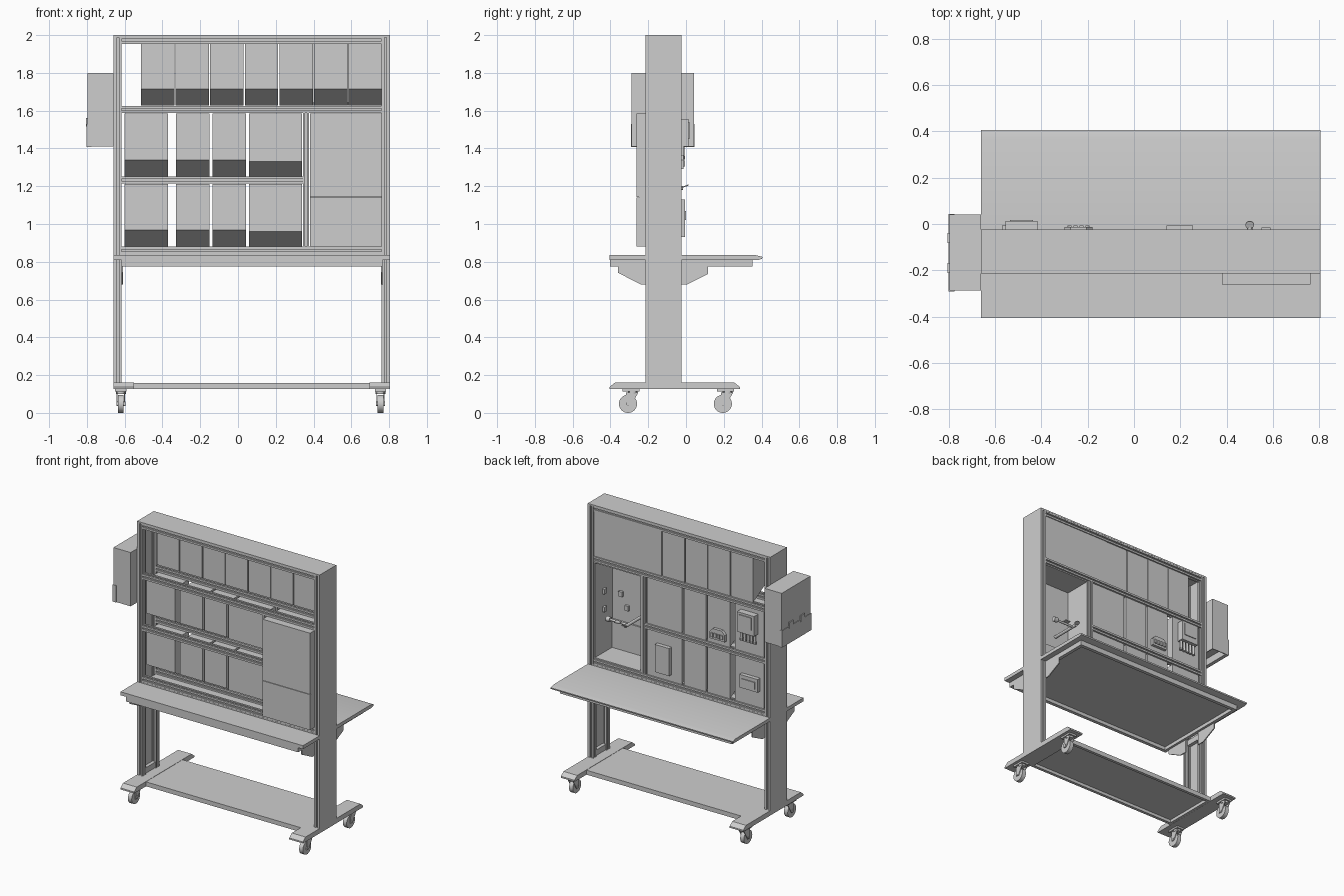
import bpy, bmesh, math
from mathutils import Vector, Matrix

cube = bpy.data.objects.get("Cube")
if cube:
    bpy.data.objects.remove(cube, do_unlink=True)

grey = bpy.data.materials.new("mid_grey")
grey.use_nodes = True
COLOUR = (0.615, 0.615, 0.615, 1)
grey.diffuse_color = COLOUR
grey.node_tree.nodes["Principled BSDF"].inputs["Base Color"].default_value = COLOUR


def finish(name, bm, smooth=False):
    bmesh.ops.recalc_face_normals(bm, faces=bm.faces)
    mesh = bpy.data.meshes.new(name)
    bm.to_mesh(mesh)
    bm.free()
    mesh.materials.append(grey)
    ob = bpy.data.objects.new(name, mesh)
    bpy.context.collection.objects.link(ob)
    if smooth:
        bpy.ops.object.select_all(action='DESELECT')
        ob.select_set(True)
        bpy.context.view_layer.objects.active = ob
        bpy.ops.object.shade_smooth_by_angle(angle=math.radians(35))
    return ob


def box(name, x, y, z, open_side=None, wall=0.01, depth=0.05):
    """Box from (low, high) pairs; open_side sinks a recess into one face."""
    bm = bmesh.new()
    bmesh.ops.create_cube(bm, size=1)
    for v in bm.verts:
        v.co = Vector([(r[0] + r[1]) / 2 + c * (r[1] - r[0]) for c, r in zip(v.co, (x, y, z))])
    if open_side:
        side = Vector(open_side)
        bm.normal_update()
        face = max(bm.faces, key=lambda f: f.normal.dot(side))
        bmesh.ops.inset_region(bm, faces=[face], thickness=wall)
        floor = bmesh.ops.extrude_discrete_faces(bm, faces=[face])["faces"][0]
        bmesh.ops.translate(bm, verts=floor.verts, vec=-side * depth)
    return finish(name, bm)


def prism(name, pts, axis, lo, hi, smooth=False):
    """Extrude a 2D outline along an axis: x takes (y, z), y takes (x, z), z takes (x, y)."""
    bm = bmesh.new()
    i = "xyz".index(axis)
    step = Vector((0, 0, 0))
    step[i] = hi - lo
    verts = []
    for a, b in pts:
        co = [a, b]
        co.insert(i, lo)
        verts.append(bm.verts.new(co))
    face = bm.faces.new(verts)
    ext = bmesh.ops.extrude_face_region(bm, geom=[face])["geom"]
    bmesh.ops.translate(bm, verts=[g for g in ext if isinstance(g, bmesh.types.BMVert)], vec=step)
    return finish(name, bm, smooth)


def slot_bar(name, ca, cb, axis, lo, hi, w=0.04):
    """Aluminium section with a slot in each of its four faces."""
    h, n, d = w / 2, w * 0.14, w * 0.25
    pts = []
    for k in range(4):
        c, s = round(math.cos(k * math.pi / 2)), round(math.sin(k * math.pi / 2))
        for a, b in ((-h, -h), (-n, -h), (-n, d - h), (n, d - h), (n, -h)):
            pts.append((ca + a * c - b * s, cb + a * s + b * c))
    return prism(name, pts, axis, lo, hi)


def cylinder(name, centre, radius, length, axis, sides=24):
    bm = bmesh.new()
    bmesh.ops.create_cone(bm, cap_ends=True, segments=sides, radius1=radius,
                          radius2=radius, depth=length)
    rot = Vector((0, 0, 1)).rotation_difference(Vector(axis)).to_matrix().to_4x4()
    bm.transform(Matrix.Translation(centre) @ rot)
    return finish(name, bm, True)


LEFT, RIGHT = -0.66, 0.805          # outer faces of the frame
FRONT, BACK = -0.214, -0.023
IN_L, IN_R = -0.617, 0.764          # inner faces of the posts
bar_rows = (("front", FRONT + 0.02), ("back", BACK - 0.02))

# Posts: slotted bars, outer cover and recessed inner panel
for side, outer, sgn in (("right", LEFT, 1), ("left", RIGHT, -1)):
    box(side + "_post_cover", sorted((outer, outer + sgn * 0.006)), (FRONT, BACK), (0.16, 2))
    box(side + "_post_panel", sorted((outer + sgn * 0.005, outer + sgn * 0.015)),
        (FRONT + 0.02, BACK - 0.02), (0.16, 2))
    for where, y in bar_rows:
        slot_bar(f"{side}_{where}_post", outer + sgn * 0.024, y, "z", 0.16, 1.99)
    for z in (0.185, 0.75):
        box(side + "_post_tie", sorted((outer + sgn * 0.01, outer + sgn * 0.04)),
            (FRONT + 0.035, BACK - 0.035), (z - 0.02, z + 0.02))
box("top_cover", (LEFT, RIGHT), (FRONT, BACK), (1.988, 2))

# Horizontal rails and the vertical divider beside the cabinet
for where, y in bar_rows:
    for z, end in ((1.973, IN_R), (1.607, IN_R), (1.233, 0.345), (0.861, IN_R)):
        slot_bar(where + "_rail", y, z, "x", IN_L, end, 0.038)
    slot_bar(where + "_divider", 0.36, y, "z", 0.88, 1.59, 0.034)

# Panel modules: boxes with a sloping underside
row_top = [(-0.513 + k * 0.183, -0.513 + k * 0.183 + 0.177) for k in range(7)]
row_low = [(-0.6, -0.37), (-0.328, -0.15), (-0.135, 0.042), (0.058, 0.339)]
for bottom, top, spans in ((1.627, 1.955, row_top), (1.252, 1.586, row_low), (0.88, 1.212, row_low)):
    for a, b in spans:
        slope = 0.08 if b - a > 0.25 else 0.088
        prism("panel_module", [(-0.194, top), (-0.035, top), (-0.035, bottom),
                               (-0.194, bottom + slope)], "x", a, b)
box("wide_back_panel", (0.219, IN_R), (-0.036, -0.031), (1.627, 1.955))

# Cabinet open to the back, with a two-part front
box("cabinet", (0.38, 0.762), (-0.25, -0.033), (0.882, 1.585), (0, 1, 0), 0.012, 0.2)
box("cabinet_upper_front", (0.38, 0.762), (-0.262, -0.249), (1.142, 1.585))
box("cabinet_lower_front", (0.38, 0.762), (-0.262, -0.249), (0.882, 1.139))
box("cabinet_inner_plate", (0.392, 0.75), (-0.234, -0.222), (0.894, 1.1))

# Fittings inside the cabinet
for x, z in ((0.68, 1.3), (0.63, 1.21)):
    box("cabinet_socket", (x - 0.015, x + 0.015), (-0.235, -0.215), (z - 0.018, z + 0.018))
for z in (1.34, 1.21):
    box("cabinet_switch", (0.735, 0.752), (-0.145, -0.115), (z - 0.018, z + 0.018))
cylinder("valve_stem", (0.5, -0.125, 1.19), 0.011, 0.22, (0, 1, 0))
cylinder("valve_disc", (0.5, -0.004, 1.2), 0.018, 0.006, (0, -0.35, 0.94))
cylinder("valve_pipe", (0.58, -0.05, 1.19), 0.008, 0.16, (1, 0, 0))
cylinder("valve_body", (0.655, -0.05, 1.19), 0.018, 0.03, (1, 0, 0))
box("valve_lever", (0.55, 0.59), (-0.05, -0.015), (1.194, 1.2))

# Devices mounted on the back of the modules
box("breaker", (-0.555, -0.417), (-0.036, 0.012), (1.41, 1.555))
box("breaker_face", (-0.535, -0.437), (0.01, 0.018), (1.45, 1.54))
for k in range(5):
    x = -0.54 + k * 0.027
    cylinder("breaker_gland", (x, -0.018, 1.385), 0.009, 0.06, (0, 0, 1), 12)
    cylinder("gland_nut", (x, -0.018, 1.35), 0.012, 0.018, (0, 0, 1), 6)
prism("contactor", [(-0.3, 1.29), (-0.18, 1.29), (-0.18, 1.34), (-0.205, 1.365),
                    (-0.275, 1.365), (-0.3, 1.34)], "y", -0.036, -0.014)
for k in range(4):
    x = -0.279 + k * 0.026
    box("contactor_terminal", (x - 0.009, x + 0.009), (-0.016, -0.006), (1.305, 1.335))
box("control_panel", (0.14, 0.255), (-0.036, -0.006), (0.93, 1.13))
box("meter", (-0.57, -0.425), (-0.036, -0.006), (1.0, 1.095))
box("meter_face", (-0.55, -0.445), (-0.007, 0.0), (1.02, 1.07))

# Worktops, their shared frame between the posts, and the brackets
prism("back_worktop", [(BACK, 0.81), (0.385, 0.81), (0.403, 0.816), (0.405, 0.826),
                       (0.37, 0.835), (BACK, 0.835)], "x", LEFT, RIGHT, True)
box("front_worktop", (LEFT, RIGHT), (-0.405, FRONT), (0.81, 0.835))
box("middle_worktop", (IN_L, IN_R), (FRONT, BACK), (0.81, 0.845))
box("worktop_frame", (IN_L, IN_R), (-0.402, 0.353), (0.775, 0.812), (0, 0, -1), 0.035, 0.025)
front_bracket = [(-0.36, 0.776), (-0.36, 0.742), (-0.24, 0.68), (FRONT + 0.03, 0.68), (FRONT + 0.03, 0.776)]
back_bracket = [(0.117, 0.776), (0.117, 0.735), (0.005, 0.68), (BACK - 0.03, 0.68), (BACK - 0.03, 0.776)]
for a in (IN_L, IN_R - 0.008):
    prism("front_bracket", front_bracket, "x", a, a + 0.008)
    prism("back_bracket", back_bracket, "x", a, a + 0.008)

# Base: two feet with bevelled tips, and a tray deck between them
foot = [(-0.405, 0.126), (0.285, 0.126), (0.285, 0.137), (0.255, 0.161), (-0.375, 0.161), (-0.405, 0.137)]
for a, b in ((LEFT, -0.55), (0.695, RIGHT)):
    prism("foot", foot, "x", a, b)
box("base_deck", (-0.552, 0.697), (-0.27, 0.15), (0.127, 0.159), (0, 0, -1), 0.03, 0.022)

# Castors
for x in (-0.62, 0.754):
    for y in (-0.307, 0.195):
        cylinder("castor_wheel", (x, y, 0.048), 0.048, 0.03, (1, 0, 0), 32)
        cylinder("castor_axle", (x, y, 0.048), 0.011, 0.048, (1, 0, 0), 12)
        cylinder("castor_swivel", (x, y + 0.025, 0.106), 0.026, 0.014, (0, 0, 1))
        box("castor_plate", (x - 0.03, x + 0.03), (y - 0.03, y + 0.06), (0.113, 0.127))
        fork = [(y - 0.012, 0.036), (y + 0.012, 0.036), (y + 0.055, 0.108), (y - 0.01, 0.108)]
        for s in (-1, 1):
            prism("castor_fork", fork, "x", x + s * 0.017, x + s * 0.022)

# Side enclosure with a hollow underside, lower flap and latches
box("side_enclosure", (-0.798, LEFT), (-0.288, 0.042), (1.41, 1.8), (0, 0, -1), 0.008, 0.05)
box("enclosure_flap", (-0.802, -0.775), (-0.291, 0.044), (1.408, 1.53))
for y in (-0.19, -0.06):
    box("enclosure_latch", (-0.805, -0.797), (y - 0.022, y + 0.022), (1.515, 1.56))
